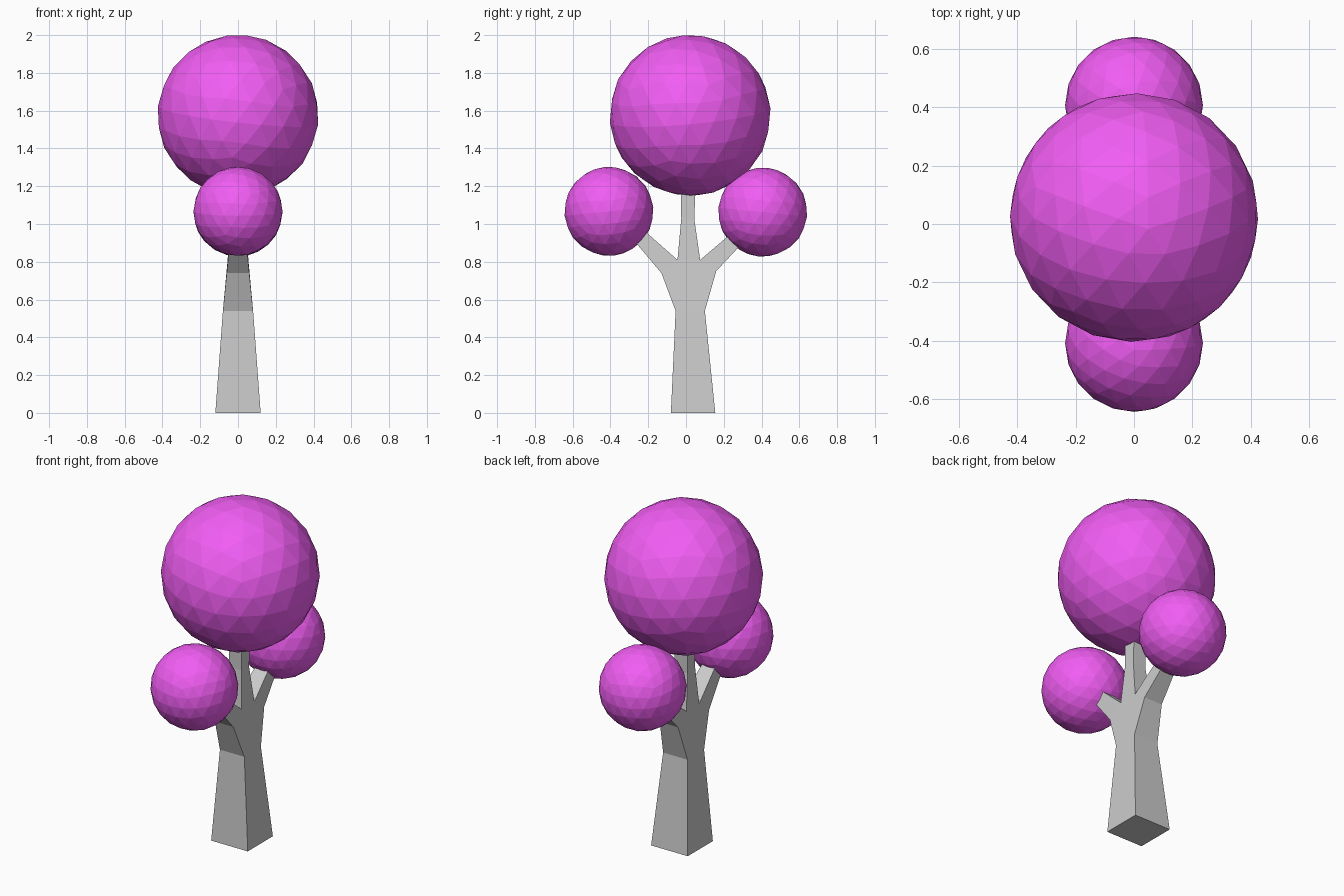
import bpy, bmesh

if "Cube" in bpy.data.objects:
    bpy.data.objects.remove(bpy.data.objects["Cube"])

# Foliage colour
leaf = bpy.data.materials.new("foliage_magenta")
leaf.diffuse_color = (0.88, 0.11, 0.9, 1)
leaf.use_nodes = True
leaf.node_tree.nodes["Principled BSDF"].inputs["Base Color"].default_value = leaf.diffuse_color

# Trunk outline seen from the side: (y, z, half width in x)
outline = [
    (-0.08, 0.0, 0.12), (0.155, 0.0, 0.12),          # base
    (0.10, 0.54, 0.08), (0.16, 0.75, 0.06),          # back side up to the fork
    (0.36, 0.965, 0.035), (0.31, 1.01, 0.035),       # back branch tip
    (0.075, 0.81, 0.055), (0.045, 1.02, 0.042),      # back crotch, centre stem
    (0.05, 1.27, 0.04), (-0.03, 1.27, 0.04),         # centre stem tip
    (-0.025, 1.03, 0.042), (-0.045, 0.81, 0.055),    # front crotch
    (-0.30, 1.035, 0.035), (-0.345, 0.995, 0.035),   # front branch tip
    (-0.13, 0.74, 0.06), (-0.055, 0.54, 0.08),       # front side
]
panels = [(0, 1, 2, 15), (15, 2, 3, 6, 11, 14), (3, 4, 5, 6),
          (6, 7, 10, 11), (7, 8, 9, 10), (11, 12, 13, 14)]


def make_trunk():
    bm = bmesh.new()
    right = [bm.verts.new((w, y, z)) for y, z, w in outline]
    left = [bm.verts.new((-w, y, z)) for y, z, w in outline]
    for p in panels:
        bm.faces.new([right[i] for i in p])
        bm.faces.new([left[i] for i in reversed(p)])
    n = len(outline)
    for i in range(n):
        j = (i + 1) % n
        bm.faces.new((right[j], right[i], left[i], left[j]))
    bmesh.ops.recalc_face_normals(bm, faces=bm.faces)
    mesh = bpy.data.meshes.new("forked_trunk")
    bm.to_mesh(mesh)
    bm.free()
    obj = bpy.data.objects.new("forked_trunk", mesh)
    bpy.context.collection.objects.link(obj)


def make_foliage(name, y, z, radius, tilt):
    bpy.ops.mesh.primitive_ico_sphere_add(
        subdivisions=3, radius=radius, location=(0, y, z), rotation=tilt)
    obj = bpy.context.object
    obj.name = name
    obj.data.materials.append(leaf)


make_trunk()

# Faceted foliage balls
make_foliage("crown_foliage", 0.022, 1.575, 0.427, (0.12, 0.08, 0.3))
make_foliage("front_foliage", -0.408, 1.067, 0.236, (0.1, 0, 0))
make_foliage("back_foliage", 0.406, 1.063, 0.236, (-0.1, 0, 0))
